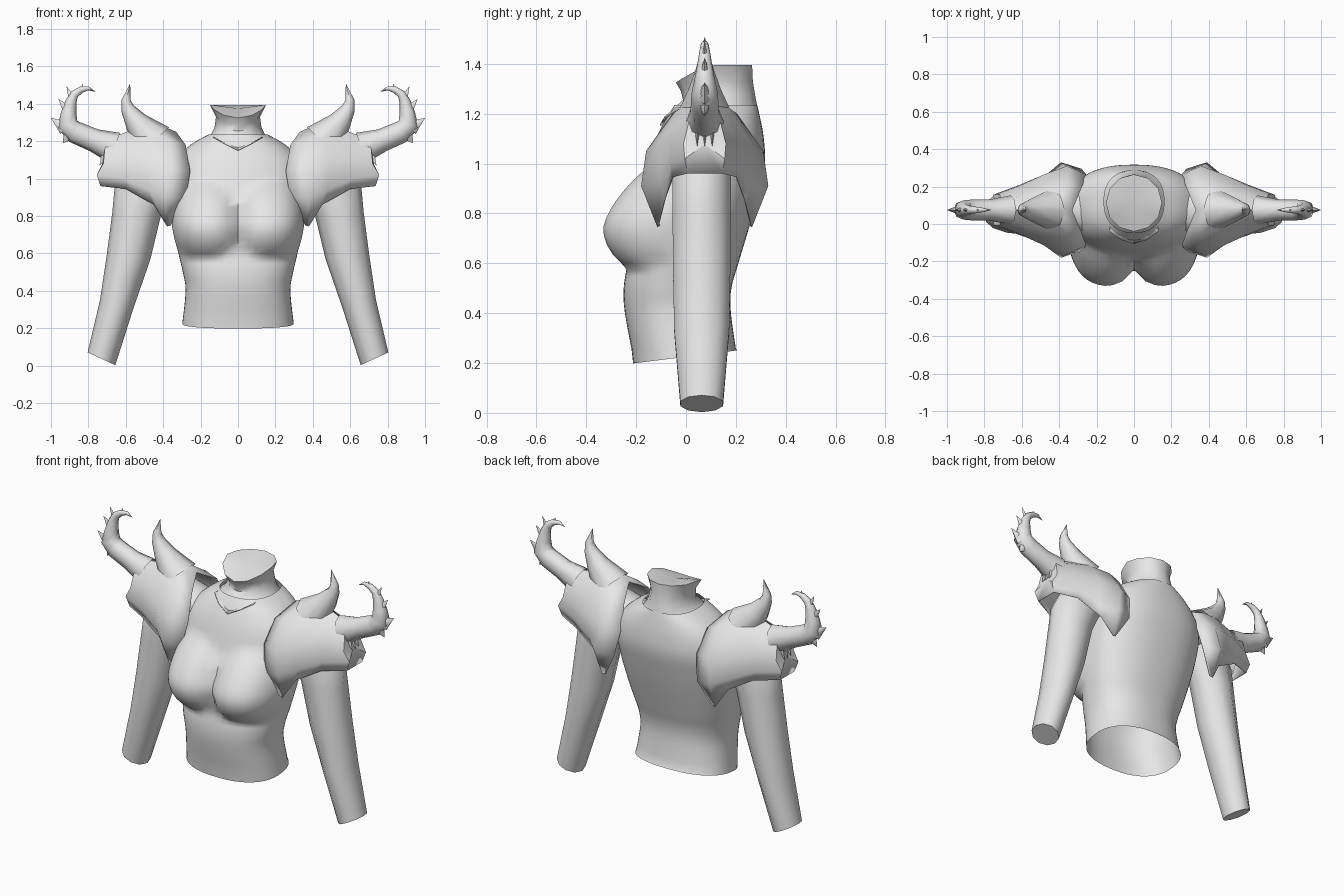
import bpy, bmesh, math
from mathutils import Vector

if "Cube" in bpy.data.objects:
    bpy.data.objects.remove(bpy.data.objects["Cube"])

CY = 0.075  # depth of the arm and shoulder centre line

grey = bpy.data.materials.new("plain_grey")
grey.diffuse_color = (0.8, 0.8, 0.8, 1)
grey.use_nodes = True
grey.node_tree.nodes["Principled BSDF"].inputs["Base Color"].default_value = grey.diffuse_color


def make(name, rings, closed=True, caps=(True, True), mirror=True, angle=40, thick=0):
    """Skin a list of point rings into one object."""
    bm = bmesh.new()
    rows = [[bm.verts.new(p) for p in r] for r in rings]
    n = len(rows[0])
    for a, b in zip(rows, rows[1:]):
        for i in range(n if closed else n - 1):
            j = (i + 1) % n
            bm.faces.new((a[i], a[j], b[j], b[i]))
    for row, cap in zip((rows[0], rows[-1]), caps):
        if cap:
            f = bm.faces.new(row)
            bmesh.ops.poke(bm, faces=[f])
    bmesh.ops.remove_doubles(bm, verts=bm.verts, dist=0.0005)
    bmesh.ops.recalc_face_normals(bm, faces=bm.faces)
    me = bpy.data.meshes.new(name)
    bm.to_mesh(me)
    bm.free()
    me.materials.append(grey)
    ob = bpy.data.objects.new(name, me)
    bpy.context.collection.objects.link(ob)
    bpy.ops.object.select_all(action='DESELECT')
    ob.select_set(True)
    bpy.context.view_layer.objects.active = ob
    bpy.ops.object.shade_smooth_by_angle(angle=math.radians(angle))
    if thick:
        m = ob.modifiers.new("thickness", 'SOLIDIFY')
        m.thickness, m.offset = thick, -1
    if mirror:
        m = ob.modifiers.new("other_side", 'MIRROR')
        m.use_mirror_merge = False
    return ob


def tube(name, path, sides=8, flat=1.0, caps=(True, True)):
    """Tapering tube along (x, z, radius) points in the plane y = CY."""
    rings = []
    for i, (x, z, r) in enumerate(path):
        a, b = path[max(i - 1, 0)], path[min(i + 1, len(path) - 1)]
        t = Vector((b[0] - a[0], b[1] - a[1])).normalized()
        ring = []
        for k in range(sides):
            w = 2 * math.pi * k / sides
            c, s = math.cos(w) * r, math.sin(w) * r * flat
            ring.append((x - t.y * c, CY + s, z + t.x * c))
        rings.append(ring)
    return make(name, rings, angle=65, caps=caps)


def spline(rows, steps):
    """Catmull-Rom interpolation of profile rows."""
    out = []
    for i in range(len(rows) - 1):
        p = [rows[max(i - 1, 0)], rows[i], rows[i + 1], rows[min(i + 2, len(rows) - 1)]]
        for s in range(steps):
            t = s / steps
            out.append([0.5 * (2 * b + (c - a) * t + (2 * a - 5 * b + 4 * c - d) * t * t
                               + (3 * b - a - 3 * c + d) * t ** 3) for a, b, c, d in zip(*p)])
    return out + [list(rows[-1])]


# Torso, open at the waist: height, half width, front, back
torso = [(0.225, .298, -.212, .205), (0.40, .28, -.245, .18), (0.50, .295, -.25, .182),
         (0.60, .318, -.235, .21), (0.75, .345, -.215, .255), (0.88, .36, -.19, .29),
         (1.00, .36, -.155, .316), (1.10, .33, -.12, .312), (1.18, .255, -.08, .298),
         (1.235, .16, -.045, .285)]
N = 56
rings = []
for k, (z, hw, yf, yb) in enumerate(spline(torso, 4)):
    ring = []
    for i in range(N):
        w = 2 * math.pi * i / N
        c, s = math.cos(w), math.sin(w)
        x = hw * math.copysign(abs(c) ** 0.85, c)
        y = (yf + yb) / 2 + (yb - yf) / 2 * math.copysign(abs(s) ** 0.85, s)
        zz = z
        if k == 0:  # the waist edge drops towards the front
            zz += 0.125 * y
        if s < 0:  # bust
            dx = abs(abs(x) - 0.185) / 0.2
            dz = (0.755 - z) / 0.18 if z < 0.755 else (z - 0.755) / 0.235
            b = max(0, 1 - dx ** 2.6 - dz ** (2 if z < 0.755 else 1.4)) ** 0.85
            y -= 0.13 * b
            x += math.copysign(0.02 * b, x) * min(1, abs(x) / 0.1)
        ring.append((x, y, zz))
    rings.append(ring)
make("torso", rings, mirror=False, caps=(False, False), angle=60)

# Slope from the neck into the shoulder guard
tube("shoulder_slope", [(.10, 1.11, .10), (.26, 1.06, .09), (.42, 1.10, .09)],
     sides=12, flat=1.4, caps=(False, False))

# Neck with a flared rim that dips to a point at the front
rings = []
for z, hw, yf, yb, dip in [(1.19, .19, -.065, .292, 0), (1.235, .145, -.045, .285, .01),
                           (1.275, .125, -.012, .277, .02), (1.33, .118, -.02, .268, .04),
                           (1.395, .15, -.04, .265, .07)]:
    ring = []
    for i in range(12):
        w = 2 * math.pi * i / 12
        s = math.sin(w)
        ring.append((hw * math.cos(w), (yf + yb) / 2 + (yb - yf) / 2 * s,
                     z - dip * max(0, -s) ** 1.5))
    rings.append(ring)
make("neck", rings, mirror=False, caps=(False, True), angle=50)

# Small pointed folds below the throat
make("throat_fold", [[(0, -.105, 1.155), (0, -.06, 1.185)],
                     [(.07, -.085, 1.19), (.07, -.04, 1.205)],
                     [(.13, -.04, 1.225), (.125, 0, 1.225)]],
     closed=False, caps=(False, False), thick=0.006)

# Arms: height, centre x, half width, half depth, outward rise of the ring
arm = [(0.037, .73, .074, .09, .034), (0.33, .648, .09, .116, .02),
       (0.58, .585, .117, .121, .01), (0.82, .54, .132, .123, 0),
       (0.95, .50, .16, .123, 0), (1.08, .44, .15, .11, 0)]
rings = []
for z, cx, hx, hy, rise in arm:
    ring = []
    for i in range(10):
        w = 2 * math.pi * i / 10
        ring.append((cx + hx * math.cos(w), CY - .012 + hy * math.sin(w),
                     z + rise * math.cos(w)))
    rings.append(ring)
make("arm", rings, caps=(True, False), angle=50)

# Shoulder guard: each half arch runs from crest to lower edge (x, half depth, z)
arches = [
    [(.33, 0, 1.25), (.28, .12, 1.18), (.255, .19, 1.04), (.28, .22, .89), (.36, .185, .75)],
    [(.42, 0, 1.29), (.36, .13, 1.20), (.36, .235, 1.05), (.39, .255, .91), (.38, .19, .745)],
    [(.50, 0, 1.29), (.48, .10, 1.22), (.48, .19, 1.08), (.48, .18, .94), (.45, .16, .86)],
    [(.62, 0, 1.24), (.61, .07, 1.20), (.61, .13, 1.10), (.61, .135, 1.0), (.60, .13, .945)],
    [(.71, 0, 1.23), (.71, .06, 1.18), (.72, .085, 1.08), (.755, .08, 1.02), (.735, .07, .96)]]
rings = [[(x, CY - h, z) for x, h, z in reversed(a)] + [(x, CY + h, z) for x, h, z in a[1:]]
         for a in arches]
make("shoulder_guard", rings, closed=False, caps=(False, True), thick=0.006, angle=50)

# Upright horn on the guard
tube("inner_horn", [(.45, 1.20, .11), (.543, 1.30, .064), (.59, 1.375, .037),
                    (.598, 1.42, .024), (.577, 1.507, .0005)], caps=(False, False))

# Outer horn, bending up into a hooked claw
tube("outer_horn", [(.66, 1.165, .085), (.77, 1.205, .062), (.87, 1.248, .06),
                    (.912, 1.29, .056), (.905, 1.35, .042), (.893, 1.41, .03),
                    (.875, 1.45, .023), (.84, 1.475, .018), (.80, 1.483, .011),
                    (.763, 1.465, .0005)], flat=0.92, caps=(False, False))
for i, (x, z, r, tx, tz) in enumerate([(.925, 1.27, .04, 1.0, 1.325),
                                       (.905, 1.36, .03, .96, 1.425),
                                       (.885, 1.42, .02, .917, 1.495),
                                       (.90, 1.24, .04, .935, 1.19),
                                       (.84, 1.475, .012, .83, 1.505)]):
    tube("claw_spike_%d" % (i + 1), [(x, z, r), (tx, tz, .0005)], sides=6, flat=0.7,
         caps=(False, False))

# Short tufts on the outer face of the guard
for i, dy in enumerate((-.03, 0, .03)):
    ob = tube("guard_tuft_%d" % (i + 1), [(.71, 1.13, .02), (.74, 1.07, .0005)], sides=4, flat=0.5)
    ob.location.y = dy
